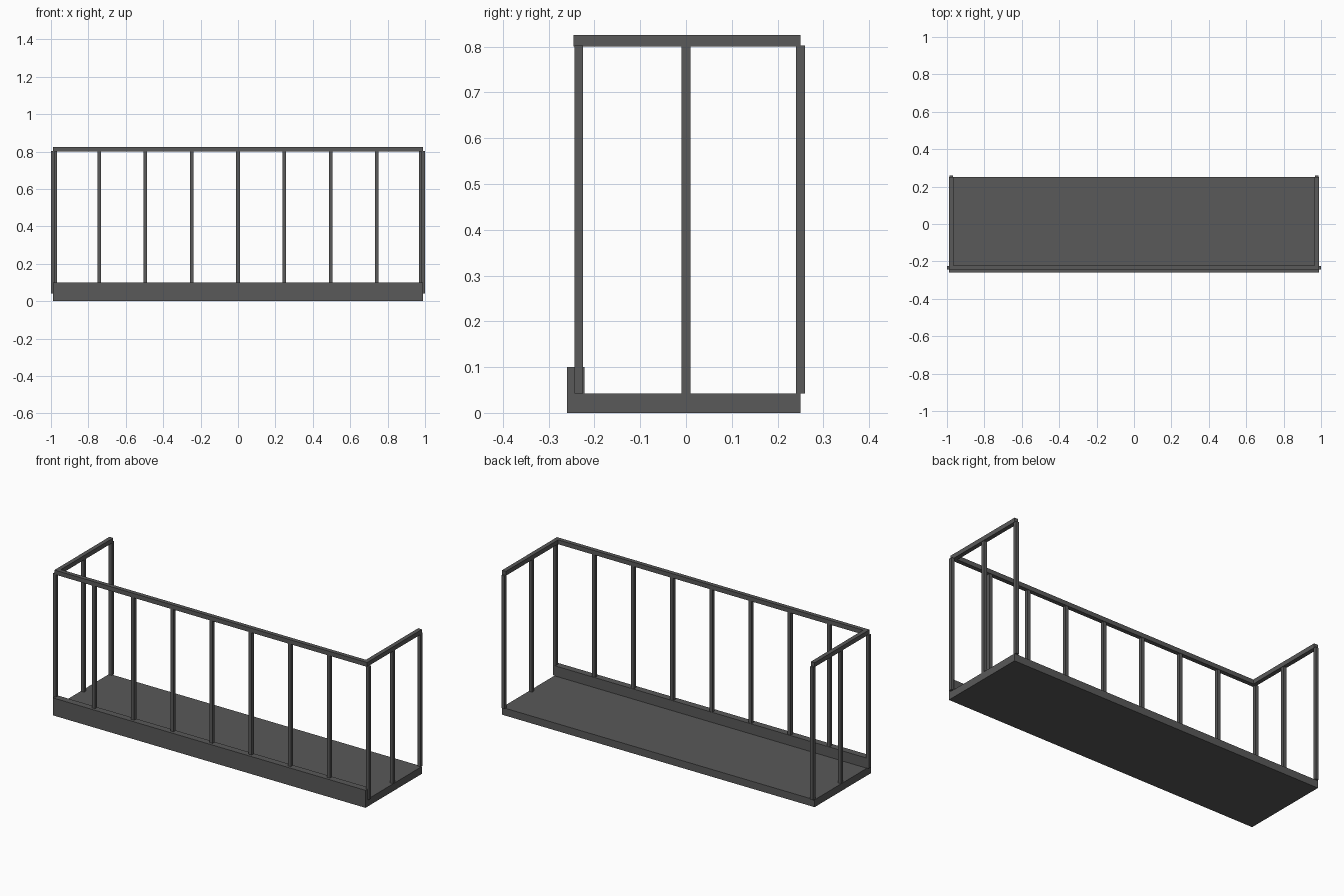
import bpy, bmesh

if "Cube" in bpy.data.objects:
    bpy.data.objects.remove(bpy.data.objects["Cube"])

metal = bpy.data.materials.new("dark_grey")
metal.diffuse_color = (0.1, 0.1, 0.1, 1)
metal.use_nodes = True
metal.node_tree.nodes["Principled BSDF"].inputs["Base Color"].default_value = metal.diffuse_color


def box(name, x, y, z):
    """Box spanning the (min, max) ranges on each axis."""
    bm = bmesh.new()
    bmesh.ops.create_cube(bm, size=1)
    for v in bm.verts:
        v.co = [r[0] if c < 0 else r[1] for c, r in zip(v.co, (x, y, z))]
    mesh = bpy.data.meshes.new(name)
    bm.to_mesh(mesh)
    bm.free()
    mesh.materials.append(metal)
    obj = bpy.data.objects.new(name, mesh)
    bpy.context.collection.objects.link(obj)
    return obj


def post(name, x, y, w=0.019):
    h = w / 2
    return box(name, (x - h, x + h), (y - h, y + h), (0.042, 0.802))


def mirror_x(obj):
    obj.modifiers.new("mirror", 'MIRROR').use_axis[0] = True


HALF = 0.988        # half length of the floor
RAIL_Z = (0.80, 0.825)

# Floor slab and raised front kerb
box("floor_slab", (-HALF, HALF), (-0.26, 0.25), (0, 0.042))
box("front_kerb", (-HALF, HALF), (-0.26, -0.222), (0, 0.10))

# Handrails
box("front_rail", (-HALF, HALF), (-0.246, -0.222), RAIL_Z)
mirror_x(box("side_rail", (HALF - 0.024, HALF), (-0.246, 0.25), RAIL_Z))

# Nine evenly spaced front posts
for i in range(-4, 5):
    post(f"front_post_{i + 5}", i * 0.2475, -0.234)

# Side posts: middle and rear, mirrored to both ends
for name, y in (("side_middle_post", 0.0), ("side_rear_post", 0.25)):
    mirror_x(post(name, HALF - 0.012, y))
